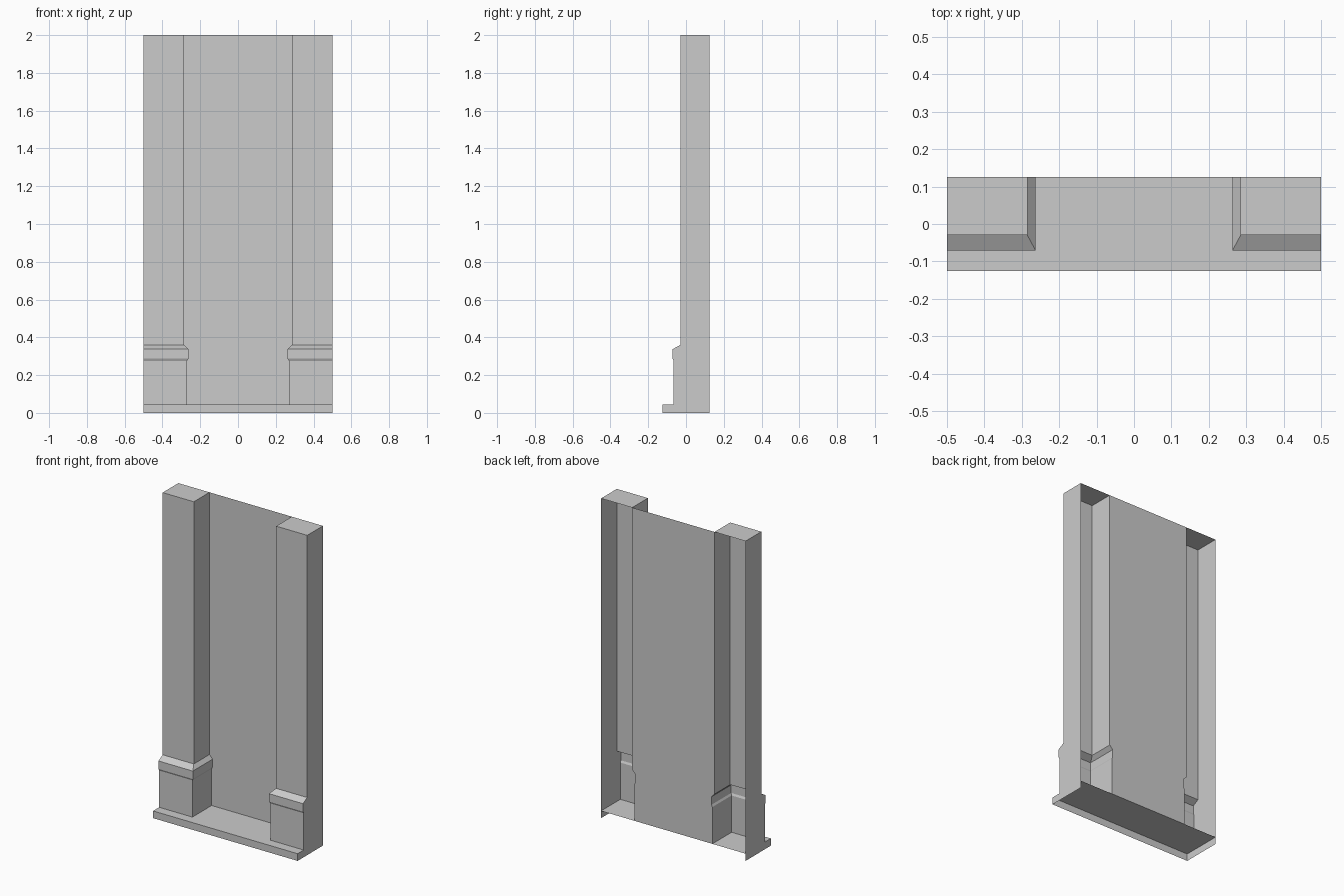
import bpy
import bmesh

cube = bpy.data.objects.get("Cube")
if cube:
    bpy.data.objects.remove(cube, do_unlink=True)

stone = bpy.data.materials.new("stone_grey")
stone.use_nodes = True
GREY = (0.6, 0.6, 0.6, 1)
stone.diffuse_color = GREY
stone.node_tree.nodes["Principled BSDF"].inputs["Base Color"].default_value = GREY

SIDE, BACK, FRONT = 0.5, 0.125, -0.125
STEP, TOP = 0.045, 2.0

# Pilaster profile from bottom to top: inner x, front y, height
PROFILE = [
    (0.270, -0.065, STEP),
    (0.270, -0.065, 0.275),
    (0.263, -0.071, 0.287),
    (0.263, -0.071, 0.337),
    (0.285, -0.030, 0.360),
    (0.285, -0.030, TOP),
]


def build(name, faces, mirror=False):
    """Make a flat-shaded open shell from polygons, optionally mirrored in x."""
    bm = bmesh.new()
    for points in faces:
        bm.faces.new([bm.verts.new(p) for p in points])
    bmesh.ops.remove_doubles(bm, verts=bm.verts, dist=0.0001)
    mesh = bpy.data.meshes.new(name)
    bm.to_mesh(mesh)
    bm.free()
    mesh.materials.append(stone)
    obj = bpy.data.objects.new(name, mesh)
    bpy.context.collection.objects.link(obj)
    if mirror:
        mod = obj.modifiers.new("mirror", 'MIRROR')
        mod.use_clip = False
        mod.use_mirror_merge = False
    return obj


# Pilasters: front, inner return, outer wall and cap; hollow at the back
shell = []
for (x0, y0, z0), (x1, y1, z1) in zip(PROFILE, PROFILE[1:]):
    shell.append([(x0, y0, z0), (SIDE, y0, z0), (SIDE, y1, z1), (x1, y1, z1)])
    shell.append([(x0, BACK, z0), (x0, y0, z0), (x1, y1, z1), (x1, BACK, z1)])
    shell.append([(SIDE, y0, z0), (SIDE, BACK, z0), (SIDE, BACK, z1), (SIDE, y1, z1)])
x, y, z = PROFILE[-1]
shell.append([(x, y, z), (SIDE, y, z), (SIDE, BACK, z), (x, BACK, z)])
build("pilasters", shell, mirror=True)

# Recessed panel between the pilasters, following their inner outline
right_edge = [(x, BACK, z) for x, y, z in PROFILE]
left_edge = [(-x, BACK, z) for x, y, z in reversed(PROFILE)]
build("back_panel", [right_edge + left_edge])

# Step: tread, riser and two ends, open underneath and behind
step = [
    [(-SIDE, FRONT, STEP), (SIDE, FRONT, STEP), (SIDE, BACK, STEP), (-SIDE, BACK, STEP)],
    [(-SIDE, FRONT, 0), (SIDE, FRONT, 0), (SIDE, FRONT, STEP), (-SIDE, FRONT, STEP)],
    [(SIDE, FRONT, 0), (SIDE, BACK, 0), (SIDE, BACK, STEP), (SIDE, FRONT, STEP)],
    [(-SIDE, BACK, 0), (-SIDE, FRONT, 0), (-SIDE, FRONT, STEP), (-SIDE, BACK, STEP)],
]
build("base_step", step)
